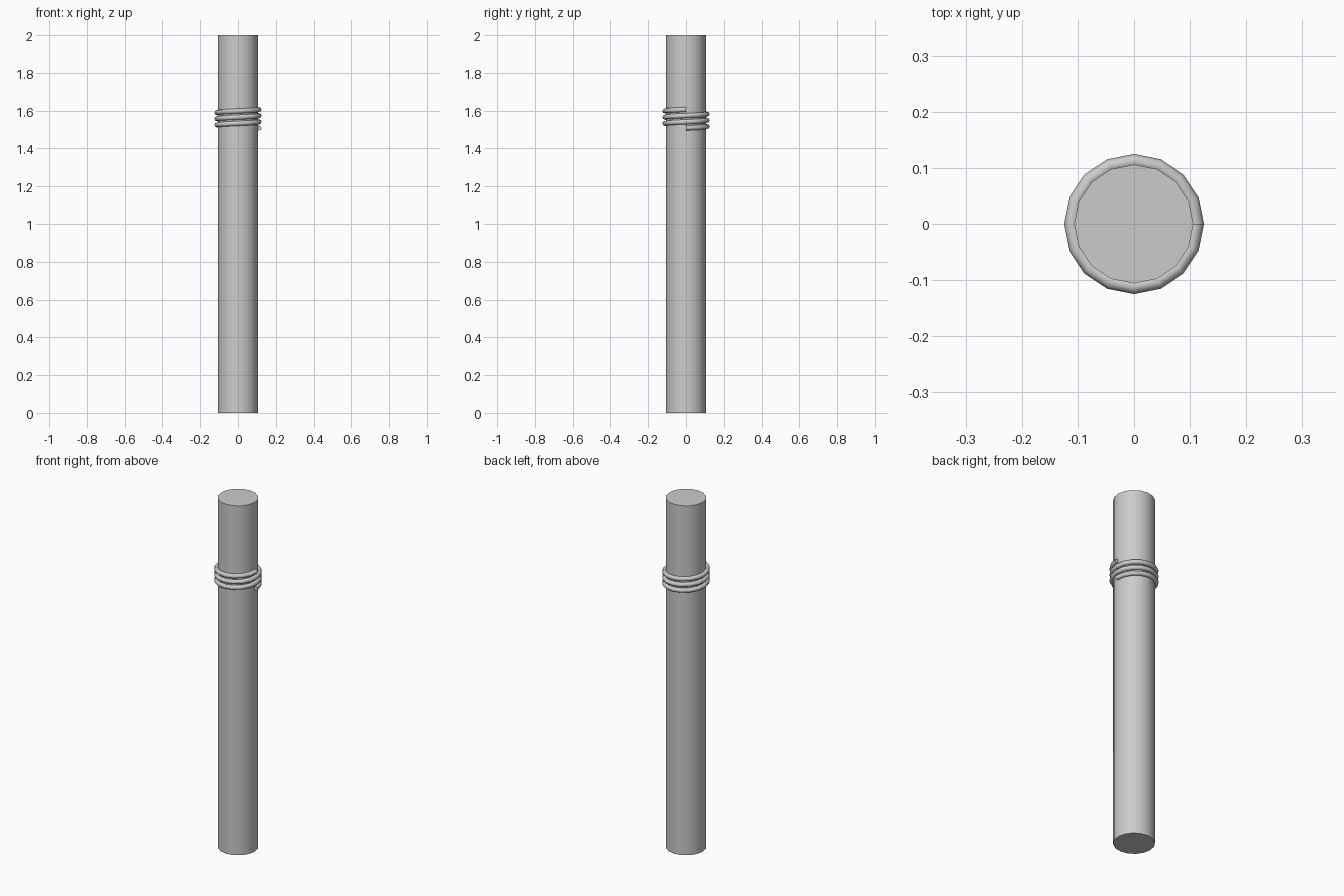
import bpy, bmesh
from math import cos, sin, tau, radians

cube = bpy.data.objects.get("Cube")
if cube:
    bpy.data.objects.remove(cube, do_unlink=True)

HEIGHT, POLE_R = 2.0, 0.106
SIDES = 16                      # sides of the pole and steps per coil turn
COIL_R, WIRE_R = 0.112, 0.0128
COIL_LOW, COIL_HIGH, TURNS = 1.508, 1.606, 3
WIRE_SIDES = 8

grey = bpy.data.materials.new("plain_grey")
grey.use_nodes = True
colour = (0.6, 0.6, 0.6, 1)
grey.diffuse_color = colour
grey.node_tree.nodes["Principled BSDF"].inputs["Base Color"].default_value = colour


def add_part(name, bm):
    bmesh.ops.recalc_face_normals(bm, faces=bm.faces)
    mesh = bpy.data.meshes.new(name)
    bm.to_mesh(mesh)
    bm.free()
    mesh.materials.append(grey)
    obj = bpy.data.objects.new(name, mesh)
    bpy.context.collection.objects.link(obj)
    bpy.ops.object.select_all(action='DESELECT')
    obj.select_set(True)
    bpy.context.view_layer.objects.active = obj
    bpy.ops.object.shade_smooth_by_angle(angle=radians(50))
    return obj


# Pole: one straight capped cylinder
bm = bmesh.new()
bmesh.ops.create_cone(bm, cap_ends=True, segments=SIDES, radius1=POLE_R,
                      radius2=POLE_R, depth=HEIGHT)
bmesh.ops.translate(bm, verts=bm.verts, vec=(0, 0, HEIGHT / 2))
add_part("pole", bm)

# Wire coil: a round section swept up a helix, closed at both ends
bm = bmesh.new()
steps = SIDES * TURNS
rings = []
for i in range(steps + 1):
    a = tau * i / SIDES
    z = COIL_LOW + (COIL_HIGH - COIL_LOW) * i / steps
    ring = []
    for k in range(WIRE_SIDES):
        b = tau * k / WIRE_SIDES
        r = COIL_R + WIRE_R * cos(b)
        ring.append(bm.verts.new((r * cos(a), r * sin(a), z + WIRE_R * sin(b))))
    rings.append(ring)
for low, high in zip(rings, rings[1:]):
    for k in range(WIRE_SIDES):
        n = (k + 1) % WIRE_SIDES
        bm.faces.new((low[k], low[n], high[n], high[k]))
bm.faces.new(rings[0])
bm.faces.new(rings[-1])
add_part("wire_coil", bm)
